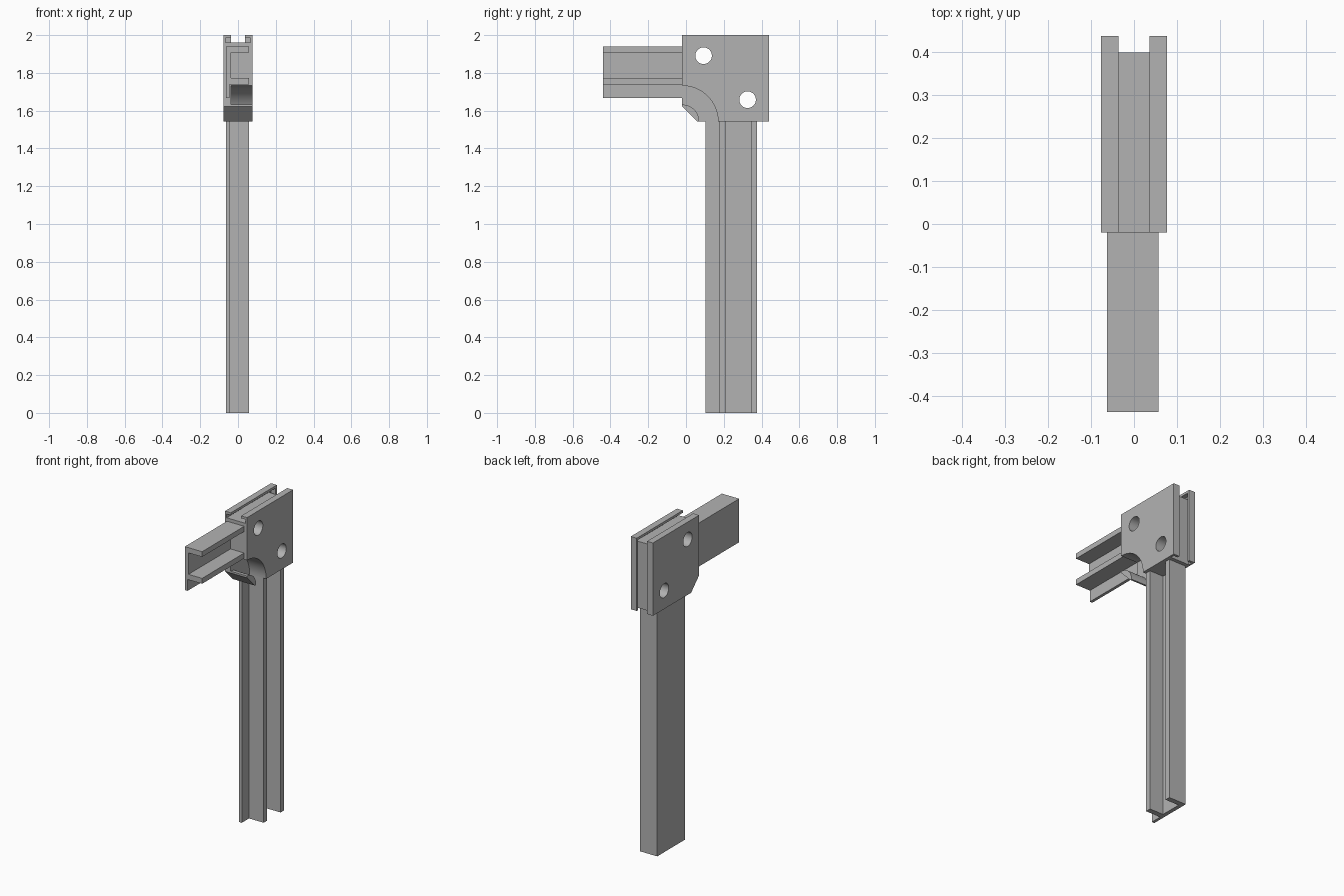
import bpy, bmesh, math
from mathutils import Vector

cube = bpy.data.objects.get("Cube")
if cube:
    bpy.data.objects.remove(cube, do_unlink=True)

grey = bpy.data.materials.new("plain grey")
grey.use_nodes = True
colour = (0.45, 0.45, 0.45, 1)
grey.diffuse_color = colour
grey.node_tree.nodes["Principled BSDF"].inputs["Base Color"].default_value = colour


def prism(name, points, offset):
    """Sweep a planar outline along an offset vector."""
    bm = bmesh.new()
    face = bm.faces.new([bm.verts.new(p) for p in points])
    swept = bmesh.ops.extrude_face_region(bm, geom=[face])["geom"]
    moved = [v for v in swept if isinstance(v, bmesh.types.BMVert)]
    bmesh.ops.translate(bm, verts=moved, vec=Vector(offset))
    bmesh.ops.recalc_face_normals(bm, faces=bm.faces)
    mesh = bpy.data.meshes.new(name)
    bm.to_mesh(mesh)
    bm.free()
    obj = bpy.data.objects.new(name, mesh)
    bpy.context.collection.objects.link(obj)
    mesh.materials.append(grey)
    return obj


def side_prism(name, outline, x0, x1):
    return prism(name, [(x0, y, z) for y, z in outline], (x1 - x0, 0, 0))


def slot(half_width, y0, y1, z0, z1):
    outline = [(y0, z0), (y1, z0), (y1, z1), (y0, z1)]
    return side_prism("slot_cutter", outline, -half_width, half_width)


def arc(cy, cz, radius, start, end, steps):
    angles = [math.radians(start + (end - start) * i / steps) for i in range(steps + 1)]
    return [(cy + radius * math.cos(a), cz + radius * math.sin(a)) for a in angles]


def select_only(obj):
    bpy.ops.object.select_all(action='DESELECT')
    obj.select_set(True)
    bpy.context.view_layer.objects.active = obj


def cut(obj, cutter):
    cutter.hide_render = True
    mod = obj.modifiers.new("cut", 'BOOLEAN')
    mod.operation = 'DIFFERENCE'
    mod.solver = 'EXACT'
    mod.object = cutter
    select_only(obj)
    bpy.ops.object.modifier_apply(modifier=mod.name)
    bpy.data.objects.remove(cutter, do_unlink=True)


# Corner bracket: square block with one chamfered inner corner
front, back, low, top = -0.02, 0.4385, 1.542, 2.0
half = 0.077
chamfer = 0.079
bracket = side_prism("corner_bracket", [
    (front, low + chamfer), (front + chamfer, low),
    (back, low), (back, top), (front, top)], -half, half)

# Undercut panel slot along the top and back edges
floor, depth, lip = 0.036, 0.039, 0.015
cut(bracket, slot(floor, front - 0.1, back + 0.1, top - depth, top + 0.1))
cut(bracket, slot(floor, back - depth, back + 0.1, low - 0.1, top + 0.1))
cut(bracket, slot(0.065, front - 0.1, back - lip, top - depth, top - lip))
cut(bracket, slot(0.065, back - depth, back - lip, low - 0.1, top - lip))

# Curved recess around the inner corner, open to one side
ring = arc(front, low, 0.19, -30, 120, 40) + arc(front, low, 0.09, 120, -30, 40)
cut(bracket, side_prism("recess_cutter", ring, -0.038, 0.2))

# Two bolt holes
for y, z in ((0.093, 1.891), (0.326, 1.658)):
    circle = arc(y, z, 0.044, 0, 360, 40)[:-1]
    cut(bracket, side_prism("hole_cutter", circle, -0.2, 0.2))

select_only(bracket)
bpy.ops.object.shade_smooth_by_angle(angle=math.radians(30))

# Channel section shared by both rails: x against distance from the outer edge
section = [(-0.063, 0), (0.057, 0), (0.057, 0.033), (-0.038, 0.033),
           (-0.038, 0.168), (0.057, 0.168), (0.057, 0.202),
           (-0.045, 0.202), (-0.045, 0.274), (-0.063, 0.274)]
prism("horizontal_rail", [(x, -back, 1.94 - u) for x, u in section], (0, back + front, 0))
prism("vertical_rail", [(x, 0.376 - u, 0) for x, u in section], (0, 0, low))
